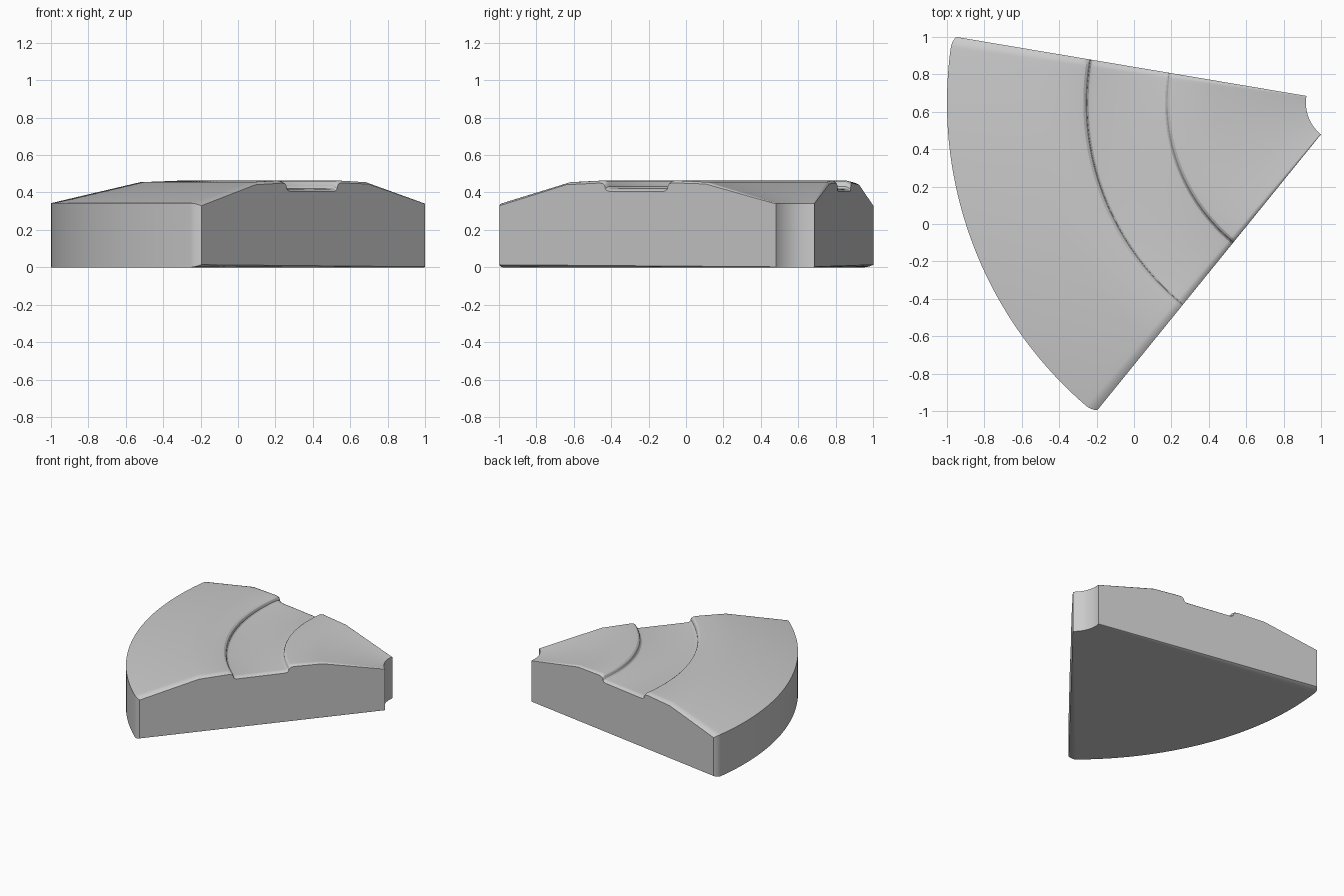
import bpy, bmesh
from math import sin, cos, radians

if "Cube" in bpy.data.objects:
    bpy.data.objects.remove(bpy.data.objects["Cube"])

CENTRE = (1.137, 0.6485)            # axis of the ring the wedge is cut from
A0, A1 = radians(170.44), radians(230.96)
EDGE = 0.028                        # angular width of the softened cut edges

# radial cross-section (r, z): bottom, outer wall, top with channel, inner wall
profile = [
    (0.218, 0.0), (2.137, 0.0), (2.137, 0.343), (1.66, 0.455),
    (1.43, 0.464), (1.408, 0.461), (1.396, 0.453), (1.391, 0.443),
    (1.389, 0.432), (1.380, 0.424), (1.362, 0.420),
    (0.988, 0.420), (0.972, 0.424), (0.964, 0.432),
    (0.962, 0.443), (0.957, 0.453), (0.946, 0.461), (0.925, 0.464),
    (0.70, 0.455), (0.218, 0.342),
]

# angles: fine steps in the softened ends, even steps between
soft = [EDGE * i / 6 for i in range(6)]
n = 48
span = (A1 - A0) - 2 * EDGE
angles = [A0 + s for s in soft]
angles += [A0 + EDGE + span * i / n for i in range(n + 1)]
angles += [A1 - s for s in reversed(soft)]


def section_point(r, z, a):
    """Place a profile point, pulling it inward near the two cut faces."""
    t = max(0.0, 1 - min(a - A0, A1 - a) / EDGE) ** 2
    drop = 0.014 * t * min(1.0, r)
    z += drop if z < 0.1 else -drop
    if r > 2.0:
        r -= 0.02 * t
    return (CENTRE[0] + r * cos(a), CENTRE[1] + r * sin(a), z)


# ring wedge
bm = bmesh.new()
rings = [[bm.verts.new(section_point(r, z, a)) for r, z in profile] for a in angles]
m = len(profile)
for ra, rb in zip(rings, rings[1:]):
    for j in range(m):
        k = (j + 1) % m
        bm.faces.new((ra[j], ra[k], rb[k], rb[j]))

# flat cut faces
bm.faces.new(rings[0])
bm.faces.new(list(reversed(rings[-1])))
bmesh.ops.recalc_face_normals(bm, faces=bm.faces)

mesh = bpy.data.meshes.new("ring_wedge")
bm.to_mesh(mesh)
bm.free()
wedge = bpy.data.objects.new("ring_wedge", mesh)
bpy.context.collection.objects.link(wedge)
bpy.context.view_layer.objects.active = wedge
wedge.select_set(True)
bpy.ops.object.shade_smooth_by_angle(angle=radians(25))
